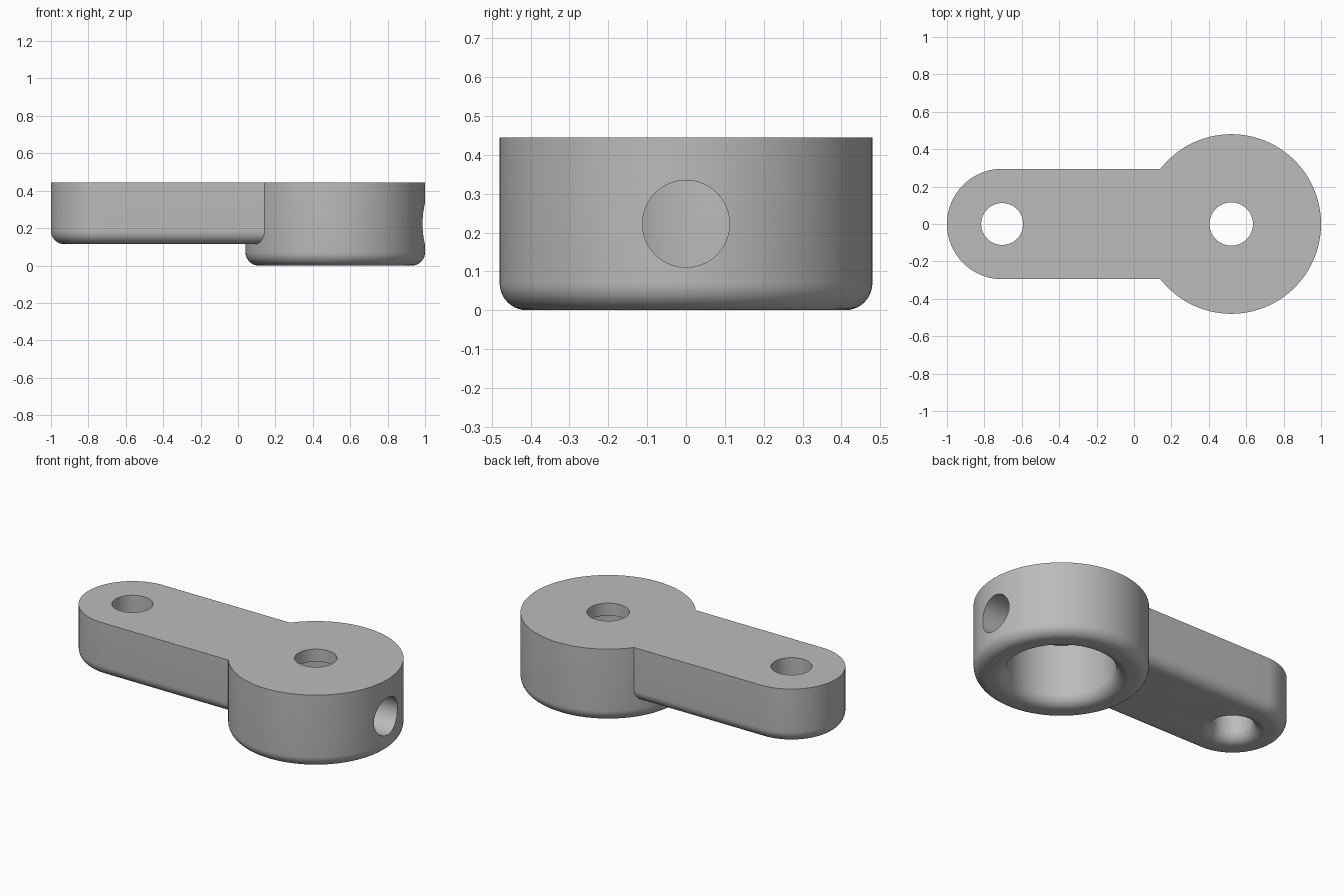
import bpy
import bmesh
from math import sin, cos, pi, radians
from mathutils import Matrix

if "Cube" in bpy.data.objects:
    bpy.data.objects.remove(bpy.data.objects["Cube"])

SEGMENTS = 128
TOP = 0.445
ARM_BOTTOM = 0.115
FILLET = 0.07
HUB_X, EYE_X = 0.52, -0.705

grey = bpy.data.materials.new("plain grey")
grey.use_nodes = True
grey.diffuse_color = (0.5, 0.5, 0.5, 1)
grey.node_tree.nodes["Principled BSDF"].inputs["Base Color"].default_value = (0.5, 0.5, 0.5, 1)


def rounded_edge(radius, z, side, steps=10):
    """Quarter-round profile from the flat underside (z) up to the wall.
    side = 1 rounds an outer wall, -1 flares the mouth of a hole."""
    points = []
    for i in range(steps + 1):
        a = pi / 2 * i / steps
        points.append((radius - side * FILLET * (1 - sin(a)), z + FILLET * (1 - cos(a))))
    return points


def turned(name, profile, x, stretch=0.0):
    """Closed solid from stacked rings (radius, z); stretch pulls the +x half into a slot shape."""
    bm = bmesh.new()
    rings = []
    for r, z in profile:
        ring = []
        for i in range(SEGMENTS):
            a = 2 * pi * (i + 0.5) / SEGMENTS
            shift = stretch if cos(a) > 0 else 0
            ring.append(bm.verts.new((x + shift + r * cos(a), r * sin(a), z)))
        rings.append(ring)
    for low, high in zip(rings, rings[1:]):
        for i in range(SEGMENTS):
            j = (i + 1) % SEGMENTS
            bm.faces.new((low[i], low[j], high[j], high[i]))
    bm.faces.new(rings[0][::-1])
    bm.faces.new(rings[-1])
    bmesh.ops.recalc_face_normals(bm, faces=bm.faces)
    mesh = bpy.data.meshes.new(name)
    bm.to_mesh(mesh)
    bm.free()
    mesh.materials.append(grey)
    obj = bpy.data.objects.new(name, mesh)
    bpy.context.collection.objects.link(obj)
    return obj


def combine(target, tool, operation):
    mod = target.modifiers.new(tool.name, 'BOOLEAN')
    mod.operation = operation
    mod.solver = 'EXACT'
    mod.object = tool
    bpy.context.view_layer.objects.active = target
    bpy.ops.object.modifier_apply(modifier=mod.name)
    bpy.data.objects.remove(tool)


# Round hub and slot-shaped arm, both rounded along the lower edge
lever = turned("lever_arm_with_hub", rounded_edge(0.48, 0, 1) + [(0.48, TOP)], HUB_X)
arm = turned("arm", rounded_edge(0.295, ARM_BOTTOM, 1) + [(0.295, TOP)], EYE_X, HUB_X - EYE_X)
combine(lever, arm, 'UNION')

# Wide blind bore under the hub, with a flared mouth
mouth = rounded_edge(0.30, 0, -1)
bore = turned("hub_bore", [(mouth[0][0], -0.1)] + mouth + [(0.30, TOP - 0.075)], HUB_X)
combine(lever, bore, 'DIFFERENCE')

# Small hole through the hub top
combine(lever, turned("hub_top_hole", [(0.116, 0.2), (0.116, 0.6)], HUB_X), 'DIFFERENCE')

# Through hole in the arm end, flared below
mouth = rounded_edge(0.112, ARM_BOTTOM, -1)
eye = turned("arm_hole", [(mouth[0][0], 0)] + mouth + [(0.112, 0.6)], EYE_X)
combine(lever, eye, 'DIFFERENCE')

# Side hole from the end of the hub into the bore
side_hole = turned("side_hole", [(0.112, 0.6), (0.112, 1.2)], 0)
side_hole.data.transform(Matrix.Translation((0, 0, TOP / 2)) @ Matrix.Rotation(radians(90), 4, 'Y'))
combine(lever, side_hole, 'DIFFERENCE')

# Smooth curves, crisp edges
bpy.ops.object.select_all(action='DESELECT')
lever.select_set(True)
bpy.context.view_layer.objects.active = lever
bpy.ops.object.shade_smooth_by_angle(angle=radians(30))
